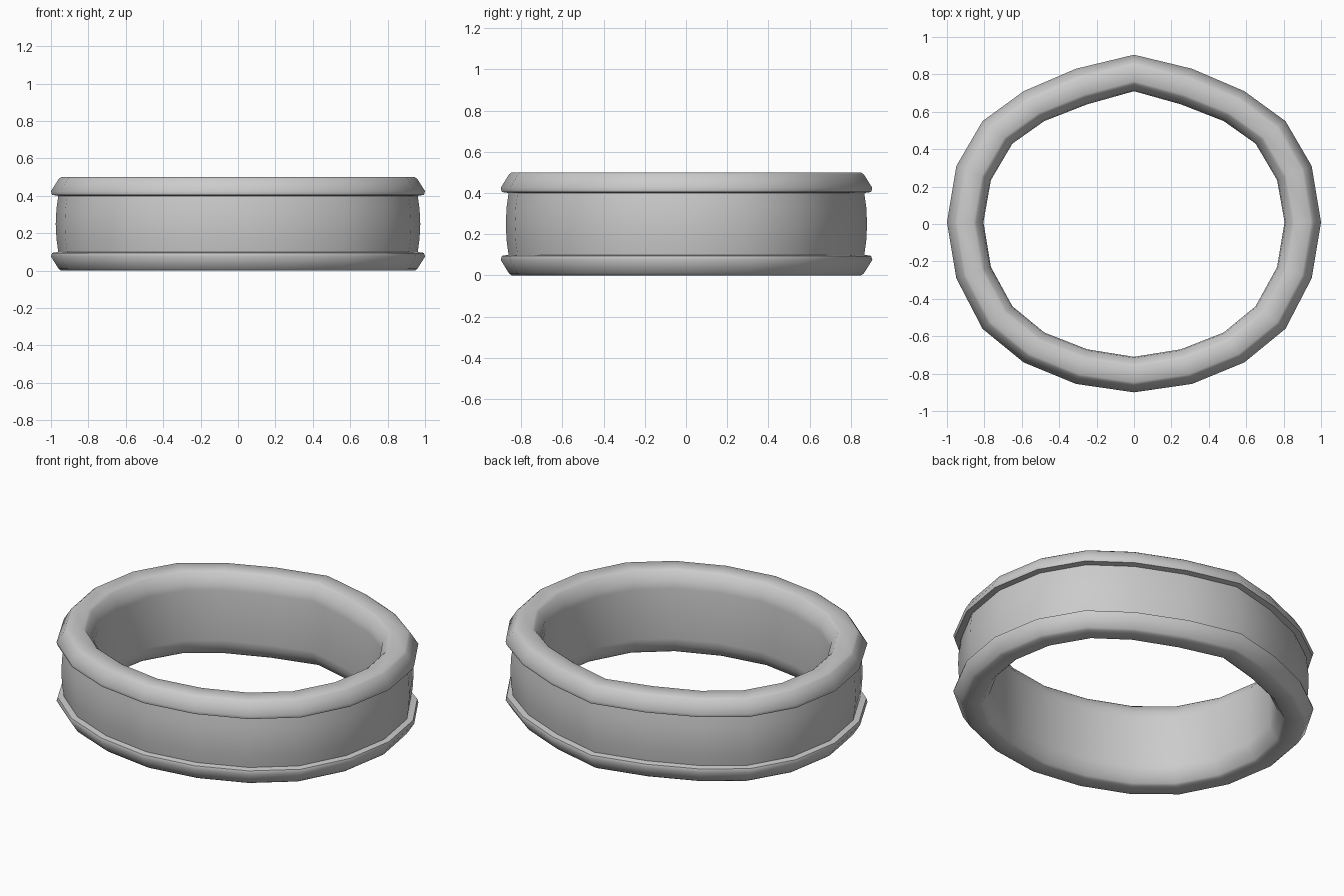
import bpy, bmesh

if "Cube" in bpy.data.objects:
    bpy.data.objects.remove(bpy.data.objects["Cube"])

# Right half of the ring outline, back tip to front: (x, y), outer and inner edge
OUTER = [(0, .905), (.31, .83), (.59, .71), (.81, .55), (.95, .31), (1, .01),
         (.95, -.29), (.81, -.56), (.59, -.74), (.31, -.855), (0, -.9)]
INNER = [(0, .71), (.25, .64), (.48, .55), (.65, .43), (.765, .235), (.805, .01),
         (.765, -.23), (.65, -.44), (.48, -.58), (.25, -.67), (0, -.71)]


def full_loop(half):
    return half + [(-x, y) for x, y in half[-2:0:-1]]


# Cross-section: t = 0 inner edge .. 1 outer edge, upper half then mirrored about z = .25
UPPER = [(0, .25), (0, .40), (.03, .44), (.2, .49), (.27, .5), (.72, .5), (.79, .49),
         (1, .425), (.97, .405), (.8, .4), (.85, .33), (.87, .25)]
profile = UPPER + [(t, .5 - z) for t, z in UPPER[-2:0:-1]]

# Sweep the cross-section around the loop
bm = bmesh.new()
rings = []
for (ox, oy), (ix, iy) in zip(full_loop(OUTER), full_loop(INNER)):
    rings.append([bm.verts.new((ix + (ox - ix) * t, iy + (oy - iy) * t, z))
                  for t, z in profile])
n, m = len(rings), len(profile)
for i in range(n):
    a, b = rings[i], rings[(i + 1) % n]
    for j in range(m):
        k = (j + 1) % m
        bm.faces.new((a[j], b[j], b[k], a[k]))
bmesh.ops.recalc_face_normals(bm, faces=bm.faces)
mesh = bpy.data.meshes.new("rimmed_band")
bm.to_mesh(mesh)
bm.free()
band = bpy.data.objects.new("rimmed_band", mesh)
bpy.context.collection.objects.link(band)

# Soft shading, crisp only at the rim steps
bpy.context.view_layer.objects.active = band
band.select_set(True)
bpy.ops.object.shade_smooth_by_angle(angle=1.0)
